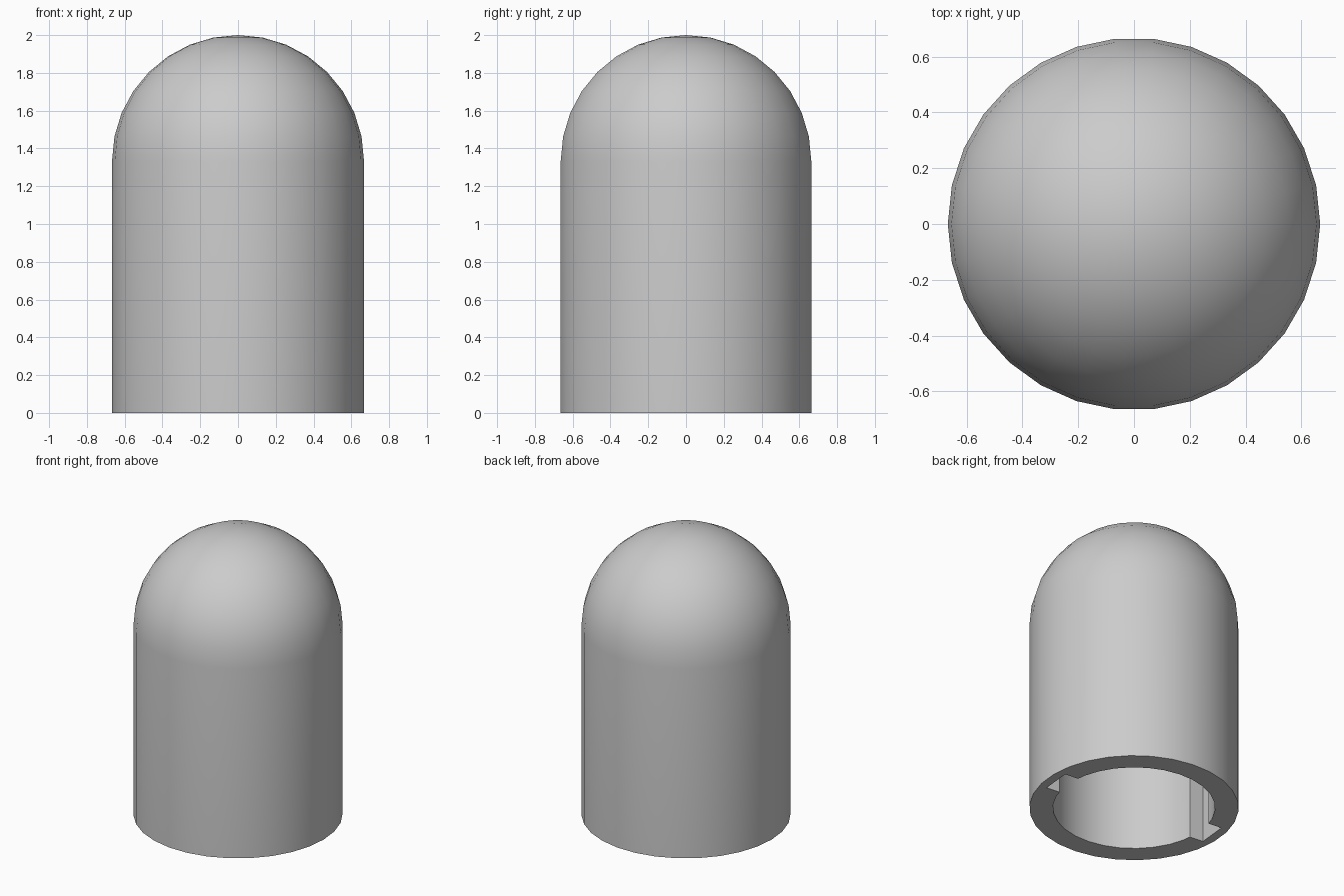
import bpy
import bmesh
from math import sin, cos, pi, radians
from mathutils import Matrix, Vector

SIDES = 30
RINGS = 8
OUTER, INNER = 0.667, 0.517
SHOULDER = 1.333

if "Cube" in bpy.data.objects:
    bpy.data.objects.remove(bpy.data.objects["Cube"], do_unlink=True)

# Single grey material
grey = bpy.data.materials.new("light_grey")
grey.use_nodes = True
colour = (0.6, 0.6, 0.6, 1)
grey.diffuse_color = colour
grey.node_tree.nodes["Principled BSDF"].inputs["Base Color"].default_value = colour


def add_object(name, bm):
    mesh = bpy.data.meshes.new(name)
    bmesh.ops.recalc_face_normals(bm, faces=bm.faces)
    bm.to_mesh(mesh)
    bm.free()
    mesh.materials.append(grey)
    obj = bpy.data.objects.new(name, mesh)
    bpy.context.collection.objects.link(obj)
    return obj


def dome_profile(radius):
    """Pole to shoulder, then straight down to the open rim."""
    angles = [i * pi / 2 / RINGS for i in range(RINGS + 1)]
    arc = [Vector((radius * sin(a), 0, SHOULDER + radius * cos(a))) for a in angles]
    arc[0].x = 0
    return arc + [Vector((radius, 0, 0))]


# Domed shell: outer and inner profiles joined at the rim and revolved
bm = bmesh.new()
points = dome_profile(OUTER) + dome_profile(INNER)[::-1]
verts = [bm.verts.new(p) for p in points]
edges = [bm.edges.new(pair) for pair in zip(verts, verts[1:])]
bmesh.ops.spin(bm, geom=verts + edges, cent=(0, 0, 0), axis=(0, 0, 1),
               angle=2 * pi, steps=SIDES, use_duplicate=False)
bmesh.ops.remove_doubles(bm, verts=bm.verts, dist=0.0005)
shell = add_object("domed_cap", bm)

# Two opposite key slots cut into the bore
bm = bmesh.new()
for turn in (0, pi):
    place = (Matrix.Rotation(turn - radians(5.5), 4, "Z")
             @ Matrix.Translation((0.504, 0, 0.6))
             @ Matrix.Diagonal((0.2, 0.208, 1.4, 1)))
    bmesh.ops.create_cube(bm, size=1, matrix=place)
cutter = add_object("slot_cutter", bm)
cutter.hide_render = True

cut = shell.modifiers.new("key_slots", "BOOLEAN")
cut.operation = "DIFFERENCE"
cut.solver = "EXACT"
cut.object = cutter
bpy.ops.object.select_all(action="DESELECT")
shell.select_set(True)
bpy.context.view_layer.objects.active = shell
bpy.ops.object.modifier_apply(modifier=cut.name)
bpy.data.objects.remove(cutter, do_unlink=True)

# Smooth walls and dome, crisp rim and slots
bpy.ops.object.shade_smooth_by_angle(angle=radians(30))
